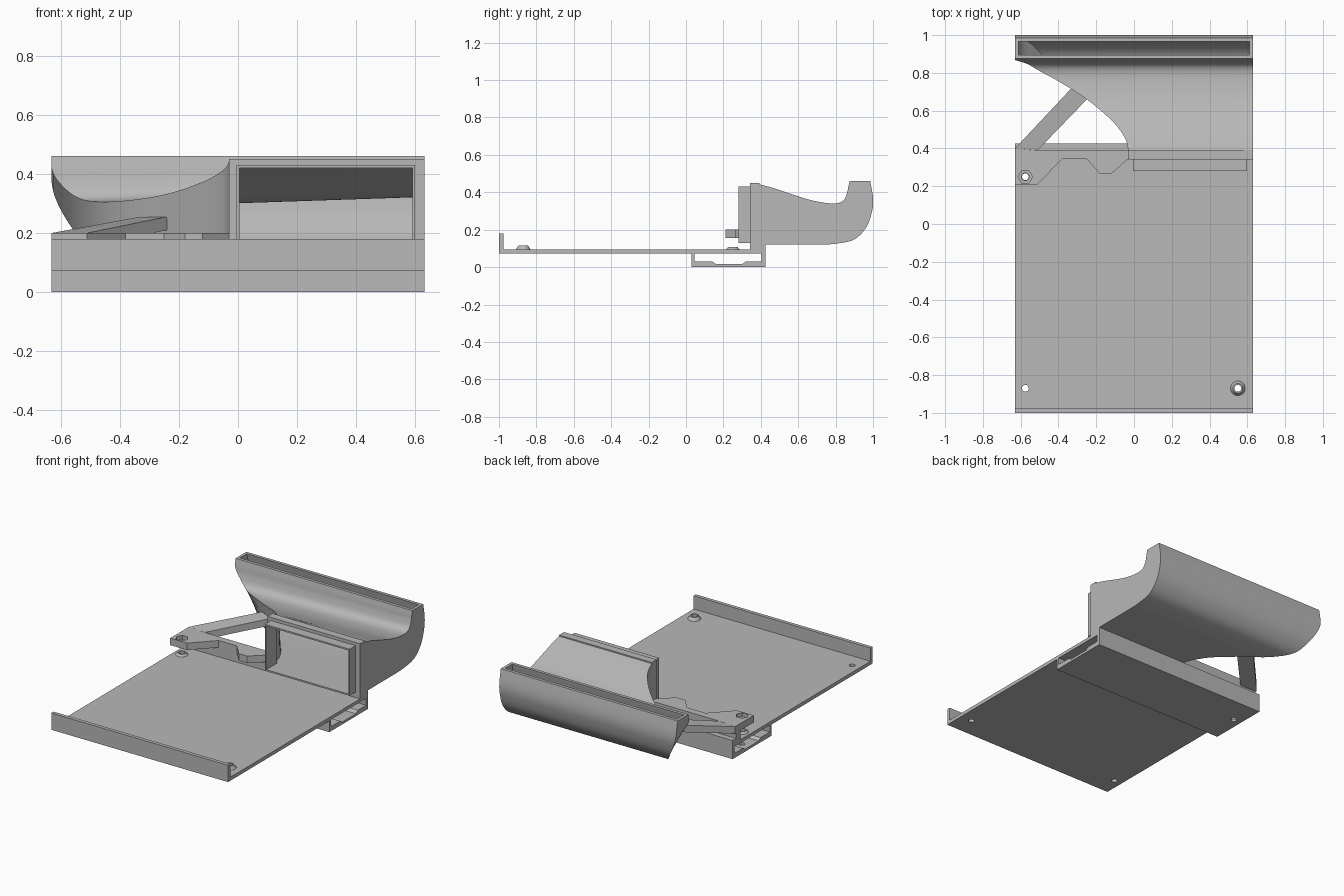
import bpy, bmesh, math
from mathutils import Vector

if "Cube" in bpy.data.objects:
    bpy.data.objects.remove(bpy.data.objects["Cube"])

grey = bpy.data.materials.new("plain grey")
grey.use_nodes = True
colour = (0.48, 0.48, 0.48, 1)
grey.diffuse_color = colour
grey.node_tree.nodes["Principled BSDF"].inputs["Base Color"].default_value = colour

W = 0.63  # half width


def finish(bm, name):
    bmesh.ops.recalc_face_normals(bm, faces=bm.faces)
    mesh = bpy.data.meshes.new(name)
    bm.to_mesh(mesh)
    bm.free()
    mesh.materials.append(grey)
    obj = bpy.data.objects.new(name, mesh)
    bpy.context.collection.objects.link(obj)
    return obj


def loft(name, rings, capped=True):
    """Skin closed rings; capped ends, or a closed tube of rings."""
    bm = bmesh.new()
    loops = [[bm.verts.new(p) for p in ring] for ring in rings]
    n = len(loops[0])
    pairs = list(zip(loops, loops[1:]))
    if capped:
        bm.faces.new(loops[0])
        bm.faces.new(loops[-1])
    else:
        pairs.append((loops[-1], loops[0]))
    for a, b in pairs:
        for i in range(n):
            j = (i + 1) % n
            bm.faces.new((a[i], a[j], b[j], b[i]))
    return finish(bm, name)


def prism_x(name, pts, x0=-W, x1=W):
    return loft(name, [[(x, y, z) for y, z in pts] for x in (x0, x1)])


def prism_z(name, pts, z0, z1):
    return loft(name, [[(x, y, z) for x, y in pts] for z in (z0, z1)])


def box(name, x, y, z):
    return prism_z(name, [(x[0], y[0]), (x[1], y[0]), (x[1], y[1]), (x[0], y[1])], *z)


def cone(name, x, y, z0, z1, r0, r1, sides=24):
    def ring(r, z):
        return [(x + r * math.cos(math.tau * i / sides),
                 y + r * math.sin(math.tau * i / sides), z) for i in range(sides)]
    return loft(name, [ring(r0, z0), ring(r1, z1)])


def cut(obj, cutter):
    cutter.hide_render = True
    mod = obj.modifiers.new("cut", 'BOOLEAN')
    mod.operation = 'DIFFERENCE'
    mod.solver = 'EXACT'
    mod.object = cutter
    bpy.context.view_layer.objects.active = obj
    bpy.ops.object.modifier_apply(modifier=mod.name)
    bpy.data.objects.remove(cutter)


def rect(x0, x1, z0, z1, y):
    return [(x0, y, z0), (x1, y, z0), (x1, y, z1), (x0, y, z1)]


def frame(name, outer, inner, y0, y1):
    return loft(name, [rect(*outer, y0), rect(*outer, y1),
                       rect(*inner, y1), rect(*inner, y0)], capped=False)


# Base: front lip, thin plate, rear channel box and ledge in one profile
base = prism_x("base_tray", [
    (-1, 0.072), (0.03, 0.072), (0.03, 0), (0.425, 0), (0.425, 0.12),
    (0.345, 0.12), (0.345, 0.095), (-0.977, 0.095), (-0.977, 0.18), (-1, 0.18)])
cut(base, prism_x("channel_cutter", [
    (0.045, 0.03), (0.14, 0.03), (0.16, 0.016), (0.3, 0.016), (0.32, 0.03),
    (0.405, 0.03), (0.405, 0.074), (0.045, 0.074)], -1, 1))

# Screw holes and conical bosses
holes = [(0.55, -0.87), (-0.575, -0.87), (-0.575, 0.25)]
for x, y in holes:
    cut(base, cone("hole_cutter", x, y, -0.1, 0.3, 0.018, 0.018))
for name, (x, y), top in (("front_boss", holes[0], 0.115), ("rear_boss", holes[2], 0.107)):
    boss = cone(name, x, y, 0.09, top, 0.042, 0.026)
    cut(boss, cone("hole_cutter", x, y, -0.1, 0.3, 0.018, 0.018))

# Mounting bracket with a hexagonal nut recess
bracket = prism_z("bracket", [
    (-W, 0.21), (-0.51, 0.21), (-0.38, 0.345), (-0.25, 0.345), (-0.18, 0.265),
    (-0.12, 0.265), (-0.03, 0.345), (-0.03, 0.39), (-0.52, 0.39), (-W, 0.40)], 0.155, 0.2)
cut(bracket, cone("hole_cutter", *holes[2], -0.1, 0.3, 0.02, 0.02))
cut(bracket, cone("nut_cutter", *holes[2], 0.175, 0.3, 0.038, 0.038, 6))
box("bracket_wall", (-W, -0.03), (0.345, 0.39), (0.115, 0.156))

# Sloping brace from the bracket to the duct
arm = [(-W, 0.40, 0.2), (-0.51, 0.39, 0.2), (-0.24, 0.67, 0.255), (-0.33, 0.72, 0.255)]
loft("brace_arm", [[(x, y, z - d) for x, y, z in arm] for d in (0, 0.045)])

# Duct flange and the rectangular spigot in front of it
frame("duct_flange", (-0.03, W, 0.093, 0.45), (0.005, 0.59, 0.14, 0.42), 0.342, 0.392)
frame("duct_spigot", (-0.005, 0.598, 0.13, 0.43), (0.005, 0.59, 0.14, 0.42), 0.28, 0.343)

# Duct stations: upper y, upper z, lower y, lower z, right-hand edge x
stations = [Vector(s) for s in (
    (0.39, 0.443, 0.39, 0.12, -0.03), (0.46, 0.425, 0.47, 0.12, -0.05),
    (0.55, 0.395, 0.58, 0.12, -0.12), (0.66, 0.36, 0.70, 0.12, -0.25),
    (0.75, 0.343, 0.80, 0.125, -0.39), (0.81, 0.342, 0.90, 0.148, -0.50),
    (0.845, 0.36, 0.965, 0.215, -0.56), (0.862, 0.40, 0.995, 0.30, -0.61),
    (0.868, 0.43, 1.0, 0.37, -0.63), (0.875, 0.46, 0.985, 0.46, -0.63))]


def spline(points, steps):
    last = len(points) - 1
    for i in range(last):
        a, b, c, d = (points[min(max(k, 0), last)] for k in range(i - 1, i + 3))
        for s in range(steps):
            t = s / steps
            yield i + t, 0.5 * (2 * b + (c - a) * t + (2 * a - 5 * b + 4 * c - d) * t * t
                                + (3 * b - a - 3 * c + d) * t ** 3)
    yield last, points[last]


outer, inner = [], []
for i, (uy, uz, ly, lz, x) in spline(stations, 5):
    dip = 0.035 * math.sin(math.pi * i / (len(stations) - 1))
    up, low = Vector((0, uy, uz)), Vector((0, ly, lz))
    edge = Vector((max(x, -W), 0, 0))
    side = Vector((W, 0, 0))
    drop = Vector((0, 0, dip))
    wall = (low - up).normalized() * 0.02
    inset = Vector((0.018, 0, 0))
    outer.append([edge + low, side + low, side + up, edge + up - drop])
    inner.append([edge + low - wall + inset, side + low - wall - inset,
                  side + up + wall - inset, edge + up - drop + wall + inset])
duct = loft("curved_duct", outer + inner[::-1], capped=False)

bpy.ops.object.select_all(action='DESELECT')
for obj in bpy.context.collection.objects:
    if obj.type == 'MESH' and ("duct" in obj.name or "boss" in obj.name):
        obj.select_set(True)
        bpy.context.view_layer.objects.active = obj
bpy.ops.object.shade_smooth_by_angle(angle=math.radians(30))
